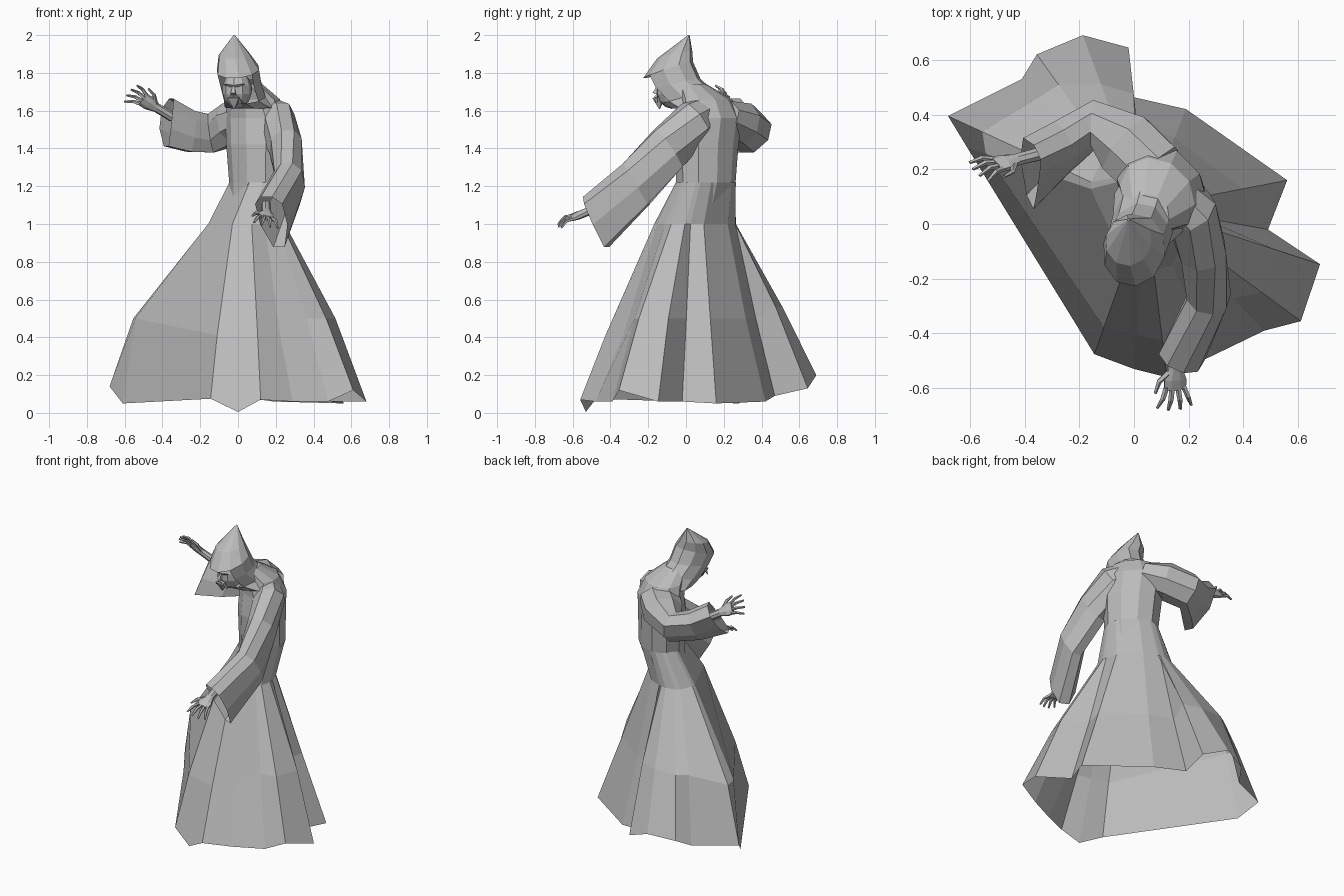
import bpy
import bmesh
from math import cos, sin, pi, hypot
from mathutils import Vector as V

if "Cube" in bpy.data.objects:
    bpy.data.objects.remove(bpy.data.objects["Cube"])

grey = bpy.data.materials.new("plain_grey")
grey.use_nodes = True
grey.diffuse_color = (0.5, 0.5, 0.5, 1)
grey.node_tree.nodes["Principled BSDF"].inputs["Base Color"].default_value = (0.5, 0.5, 0.5, 1)

UP = V((0, 0, 1))


def finish(name, bm):
    """Turn a bmesh into a flat shaded grey object."""
    bmesh.ops.recalc_face_normals(bm, faces=bm.faces)
    mesh = bpy.data.meshes.new(name)
    bm.to_mesh(mesh)
    bm.free()
    mesh.materials.append(grey)
    obj = bpy.data.objects.new(name, mesh)
    bpy.context.collection.objects.link(obj)


def loft(name, rings, cap_start=False, cap_end=False, keep=None):
    """Skin a row of closed rings; keep(i, j) can leave faces out."""
    bm = bmesh.new()
    rows = [[bm.verts.new(p) for p in ring] for ring in rings]
    n = len(rows[0])
    for i in range(len(rows) - 1):
        for j in range(n):
            if keep is None or keep(i, j):
                k = (j + 1) % n
                bm.faces.new((rows[i][j], rows[i][k], rows[i + 1][k], rows[i + 1][j]))
    if cap_start:
        bm.faces.new(rows[0])
    if cap_end:
        bm.faces.new(rows[-1])
    finish(name, bm)


def ellipse(center, axis_a, axis_b, sides, turn=0.0):
    angles = [2 * pi * (j + turn) / sides for j in range(sides)]
    return [V(center) + axis_a * cos(a) + axis_b * sin(a) for a in angles]


def tube(name, path, sides=6, droop=None, side=None):
    """Loft along path entries (point, half width, half height)."""
    points = [V(p) for p, _, _ in path]
    rings = []
    for i, (_, wide, high) in enumerate(path):
        along = (points[min(i + 1, len(points) - 1)] - points[max(i - 1, 0)]).normalized()
        across = side.normalized() if side else along.cross(UP).normalized()
        over = across.cross(along).normalized()
        rings.append(ellipse(points[i], across * wide, over * high, sides, 0.5))
    if droop:
        # The underside of the sleeve hangs more and more towards the cuff
        for ring, weight in zip(rings[-3:], (.3, .6, 1)):
            for j, p in enumerate(ring):
                p += droop * weight * max(0, -sin(2 * pi * (j + 0.5) / sides))
    loft(name, rings, True, not droop)


# Body axes: shoulder to shoulder, and forwards
across = V((.7, -.71, 0))
ahead = V((-.71, -.7, 0))


def girth(center, direction, wide, deep):
    """Point of a body ellipse lying in the given direction."""
    d = direction.normalized()
    return V(center) + d / hypot(d.dot(across) / wide, d.dot(ahead) / deep)


# Gown skirt: hem corner x, y, z and how far the knee ring sits below the hips
hem = [
    (-.61, .28, .05, .85), (-.145, -.476, .075, .70), (0, -.53, .005, .66),
    (.12, -.56, .07, .66), (.29, -.48, .06, .55), (.476, -.39, .06, .58),
    (.61, -.355, .12, .62), (.68, -.147, .06, .62), (.49, -.02, .06, .50),
    (.56, .16, .05, .52), (.19, .42, .06, .48), (-.03, .47, .09, .52),
    (-.02, .645, .13, .56), (-.187, .69, .2, .58), (-.355, .62, .17, .70),
    (-.41, .53, .12, .78), (-.68, .395, .14, .76),
]
hip_center = V((.045, .06, 1.0))
rows = []
for x, y, z, flare in hem:
    low = V((x, y, z))
    out = V((x - hip_center.x, y - hip_center.y, 0))
    front = y < -.45
    hip = girth(hip_center, out, .235, .22 if front else .165)
    knee = hip.lerp(low, flare)
    knee.z = .41 if front else .56 if y > .5 else .50
    rows.append((low, knee, hip, girth((.11, .105, 1.22), out, .17, .145)))
loft("gown_skirt", list(zip(*rows)))

# Gown torso, turned towards the front right
torso = [
    ((.09, .085, 1.06), .16, .12), ((.11, .105, 1.22), .17, .145),
    ((.105, .11, 1.42), .185, .15), ((.1, .13, 1.56), .19, .145),
    ((.085, .105, 1.66), .15, .125), ((.05, .03, 1.74), .08, .08),
]
loft("gown_torso", [ellipse(c, across * a, ahead * b, 10) for c, a, b in torso],
     cap_end=True)

# Sleeves with hanging open cuffs
tube("left_sleeve", [
    ((.12, .12, 1.60), .08, .09), ((.205, .05, 1.545), .10, .12),
    ((.25, -.10, 1.42), .09, .11), ((.27, -.27, 1.255), .08, .095),
    ((.17, -.49, 1.08), .085, .085),
], 8, V((.03, .03, -.15)))
tube("right_sleeve", [
    ((.07, .19, 1.57), .13, .09), ((-.03, .29, 1.53), .13, .12),
    ((-.15, .37, 1.49), .09, .10), ((-.265, .305, 1.51), .08, .10),
    ((-.39, .245, 1.57), .075, .11),
], 8, V((.05, -.16, -.07)))


def hand(name, wrist, ahead, side, thumb_side):
    """Open hand with spread, slightly curled fingers."""
    wrist, ahead, side = V(wrist), V(ahead).normalized(), V(side)
    side = (side - ahead * side.dot(ahead)).normalized()
    curl = side.cross(ahead)
    if curl.z > 0:
        curl = -curl
    tube(name + "_palm", [
        (wrist - ahead * .10, .026, .024), (wrist, .026, .022),
        (wrist + ahead * .05, .044, .020), (wrist + ahead * .09, .044, .014),
    ], 8, side=side)
    for i in range(4):
        slot = i - 1.5
        root = wrist + ahead * .08 + side * slot * .021
        reach = (ahead + side * slot * .26) * (.10 - .012 * abs(slot))
        tube(f"{name}_finger_{i + 1}", [
            (root, .011, .011), (root + reach * .5 - curl * .008, .010, .010),
            (root + reach + curl * .012, .006, .006),
        ], 5, side=side)
    root = wrist + ahead * .02 + side * thumb_side * .02
    tube(name + "_thumb", [
        (root, .014, .013),
        (root + ahead * .035 + side * thumb_side * .04, .010, .010),
        (root + ahead * .08 + side * thumb_side * .055, .006, .006),
    ], 5, side=curl)


hand("left_hand", (.15, -.52, 1.065), (0, -.9, -.36), (1, 0, -.25), -1)
hand("right_hand", (-.43, .235, 1.615), (-.80, -.20, .48), (.45, -.5, .65), 1)

# Hood: pointed crown leaning forward, open around the face, draped on the shoulders
look = V((-.22, -.97, 0))
beside = V((.97, -.22, 0))
hood = [
    ((-.02, .015, 2.0), .004, .004, 0), ((-.02, -.06, 1.895), .085, .095, -.02),
    ((0, -.095, 1.815), .115, .135, -.045), ((.015, -.06, 1.74), .112, .14, -.03),
    ((.035, .01, 1.67), .115, .14, -.035), ((.075, .08, 1.62), .15, .15, -.01),
]
loft("hood", [ellipse(c, beside * a, look * b + UP * tilt, 10) for c, a, b, tilt in hood],
     cap_start=True, keep=lambda i, j: not (i in (2, 3) and 1 <= j <= 3))

# Face inside the hood
face_center = V((-.005, -.075, 1.71))
bm = bmesh.new()
bmesh.ops.create_uvsphere(bm, u_segments=10, v_segments=7, radius=1)
for v in bm.verts:
    v.co = face_center + beside * v.co.x * .078 + look * v.co.y * .085 + UP * v.co.z * .1
finish("head", bm)
face = face_center + look * .072


def facet(name, tip, base, width, depth):
    """Small four sided wedge for the facial features."""
    tube(name, [(face + tip, .004, .004), (face + base, width, depth)], 4, side=beside)


facet("nose", UP * .03, look * .02 - UP * .02, .018, .016)
facet("beard", look * -.005 - UP * .10, UP * -.04, .045, .04)
for sign, label in ((-1, "right"), (1, "left")):
    facet(label + "_brow", beside * sign * .055 + UP * .03,
          beside * sign * .012 + look * .012 + UP * .02, .01, .01)
    facet(label + "_moustache", beside * sign * .05 - UP * .07,
          beside * sign * .008 + look * .012 - UP * .03, .012, .012)
